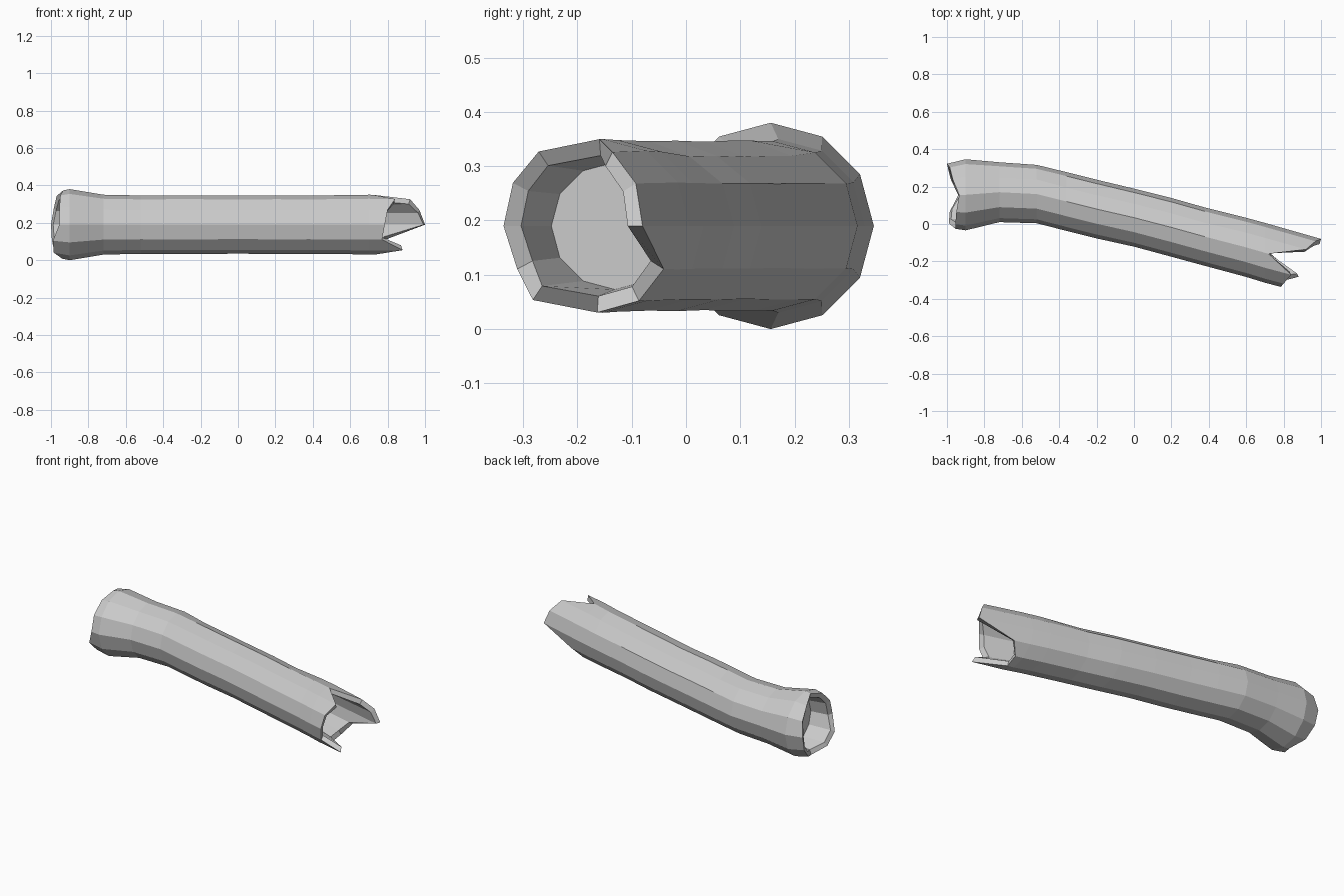
import bpy, bmesh, math

if "Cube" in bpy.data.objects:
    bpy.data.objects.remove(bpy.data.objects["Cube"])

N = 12  # sides of the log

# centre line of the log: x, y, radius
PATH = [(-1.0, .152, .170), (-.90, .156, .190), (-.72, .170, .160), (-.52, .160, .156),
        (-.36, .120, .157), (-.20, .080, .157), (0.0, .034, .155), (.20, -.018, .157),
        (.38, -.068, .156), (.60, -.125, .158), (.70, -.154, .160), (1.0, -.236, .156)]

# jagged rim: x of each vertex, going round from the back (+y) over the top
LEFT_RIM = [-1.0, -.985, -.97, -.935, -.95, -.955, -.955, -.99, -.985, -.94, -.98, -.995]
RIGHT_RIM = [1.0, .97, .92, .72, .84, .80, .785, .77, .88, .735, .745, .79]


def path_at(x):
    for (x0, y0, r0), (x1, y1, r1) in zip(PATH, PATH[1:]):
        if x <= x1:
            t = (x - x0) / (x1 - x0)
            return y0 + (y1 - y0) * t, r0 + (r1 - r0) * t
    return PATH[-1][1:]


def ring(bm, xs, scale=1.0, dent=False):
    verts = []
    for i, x in enumerate(xs):
        y, r = path_at(x)
        a = math.tau * i / N
        r *= scale
        if dent and i == 2 and -.4 < x < .4:   # shallow bark furrow along the top
            r -= .008
        verts.append(bm.verts.new((x, y + r * math.cos(a), .2 + r * math.sin(a))))
    return verts


def bridge(bm, a, b):
    for i in range(N):
        j = (i + 1) % N
        bm.faces.new((a[i], a[j], b[j], b[i]))


bm = bmesh.new()

# recess at the left end, jagged rim, outer bark, jagged rim, recess at the right end
rings = [ring(bm, [-.84] * N, .80),
         ring(bm, [x + .012 for x in LEFT_RIM], .84),
         ring(bm, LEFT_RIM)]
rings += [ring(bm, [x] * N, dent=True) for x, _, _ in PATH[1:-1]]
rings += [ring(bm, RIGHT_RIM),
          ring(bm, [x - .008 for x in RIGHT_RIM], .81),
          ring(bm, [.62] * N, .74)]
for a, b in zip(rings, rings[1:]):
    bridge(bm, a, b)

# flat floors of the two recesses
bm.faces.new(rings[0])
bm.faces.new(rings[-1])
bmesh.ops.recalc_face_normals(bm, faces=bm.faces)

mesh = bpy.data.meshes.new("hollow_log")
bm.to_mesh(mesh)
bm.free()
log = bpy.data.objects.new("hollow_log", mesh)
bpy.context.collection.objects.link(log)

# stand on the ground
low = min(v.co.z for v in mesh.vertices)
for v in mesh.vertices:
    v.co.z -= low
